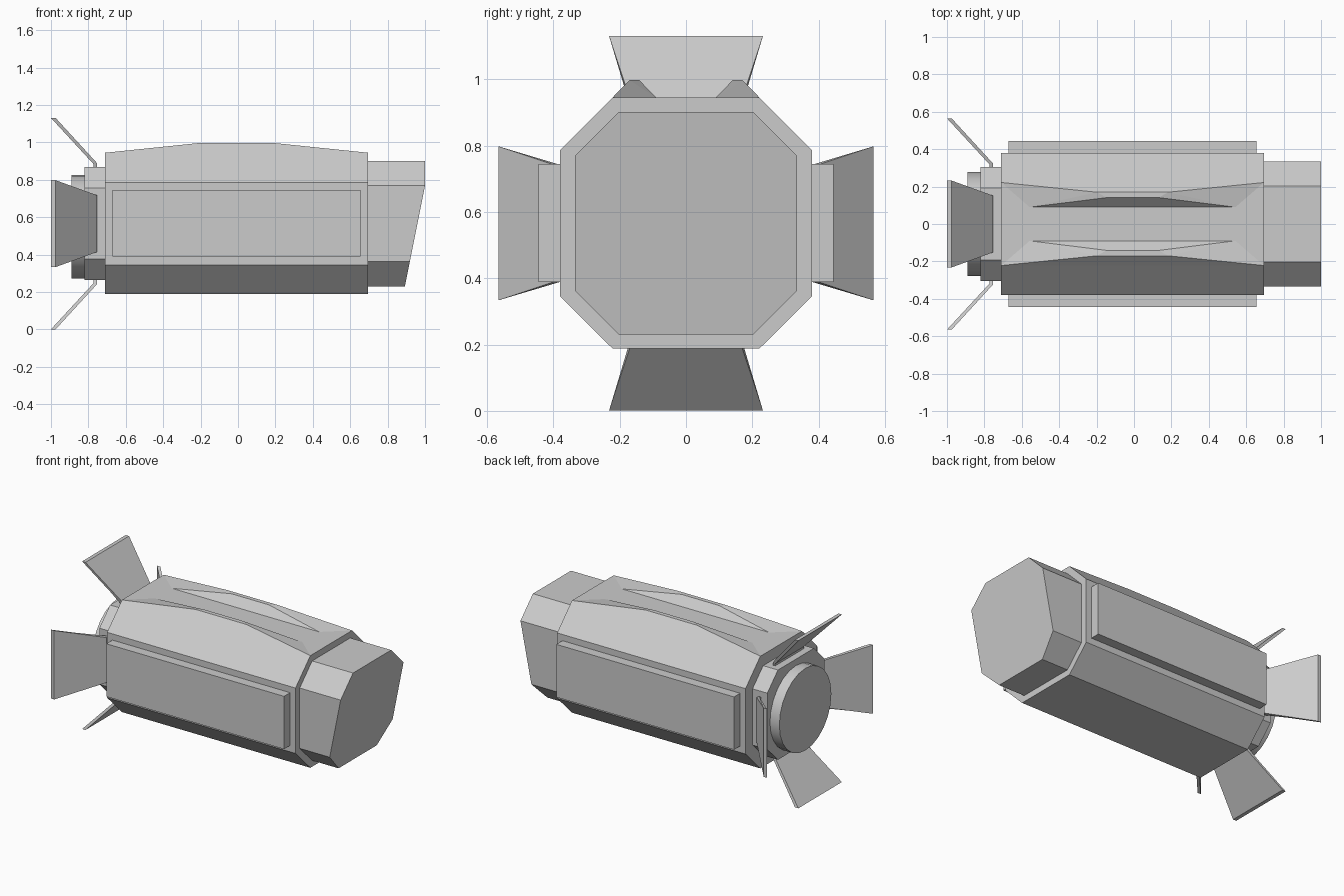
import bpy, bmesh, math
from mathutils import Matrix, Vector

if "Cube" in bpy.data.objects:
    bpy.data.objects.remove(bpy.data.objects["Cube"])

CZ = 0.566  # height of the long axis


def finish(name, bm):
    bmesh.ops.recalc_face_normals(bm, faces=bm.faces)
    me = bpy.data.meshes.new(name)
    bm.to_mesh(me)
    bm.free()
    ob = bpy.data.objects.new(name, me)
    bpy.context.collection.objects.link(ob)
    return ob


def loft(bm, ring_a, ring_b):
    """Closed solid between two rings of equal length."""
    a = [bm.verts.new(p) for p in ring_a]
    b = [bm.verts.new(p) for p in ring_b]
    bm.faces.new(a)
    bm.faces.new(b[::-1])
    n = len(a)
    for i in range(n):
        bm.faces.new((a[i], a[(i + 1) % n], b[(i + 1) % n], b[i]))


def octagon(w, flat, z0, z1, z2, z3):
    """Chamfered box cross-section as (y, z) points."""
    half = [(flat, z0), (w, z1), (w, z2), (flat, z3)]
    return half + [(-y, z) for y, z in reversed(half)]


def prism(name, prof, x0, front_x):
    bm = bmesh.new()
    loft(bm, [(x0, y, z) for y, z in prof], [(front_x(z), y, z) for y, z in prof])
    return finish(name, bm)


# Main hull, slanted nose block and rear collar
prism("main_hull", octagon(0.38, 0.222, 0.189, 0.346, 0.787, 0.945), -0.71, lambda z: 0.695)
prism("nose_block", octagon(0.335, 0.203, 0.231, 0.363, 0.77, 0.902), 0.69,
      lambda z: min(1.0, 1.0 - (0.77 - z) * 0.2))
prism("rear_collar", octagon(0.305, 0.192, 0.265, 0.378, 0.757, 0.87), -0.82, lambda z: -0.705)

# Engine disc at the back
bpy.ops.mesh.primitive_cylinder_add(vertices=24, radius=0.277, depth=0.1,
                                    location=(-0.84, 0, 0.55), rotation=(0, math.pi / 2, 0))
bpy.context.object.name = "engine_disc"
bpy.ops.object.shade_smooth_by_angle(angle=math.radians(30))

for s, side in ((1, "left"), (-1, "right")):
    # Raised side panel
    bpy.ops.mesh.primitive_cube_add(size=1, location=(-0.0075, s * 0.4075, 0.567))
    bpy.context.object.name = "side_panel_" + side
    bpy.context.object.scale = (1.325, 0.075, 0.356)

    # Tapered ridge on the roof, flush with the hull chamfer
    bm = bmesh.new()
    for x, y, z in ((0.7025, 0.222, 0.945), (0.55, 0.09, 0.945), (0.14, 0.141, 0.998), (0.19, 0.17, 0.998)):
        for e in (1, -1):
            bm.verts.new((e * x - 0.0075, s * y, z))
    bmesh.ops.convex_hull(bm, input=bm.verts)
    bmesh.ops.dissolve_limit(bm, angle_limit=math.radians(1), verts=bm.verts, edges=bm.edges)
    finish("roof_ridge_" + side, bm)

# Four swept tail fins around the axis: (x, radius, half width)
fin = [(-1, 0.565, 0.232), (-0.975, 0.565, 0.232), (-0.755, 0.325, 0.152),
       (-0.755, 0.298, 0.152), (-0.772, 0.298, 0.152), (-0.772, 0.318, 0.152)]
for i, label in enumerate(("top", "right", "bottom", "left")):
    bm = bmesh.new()
    loft(bm, [(x, w, r) for x, r, w in fin], [(x, -w, r) for x, r, w in fin])
    turn = Matrix.Translation(Vector((0, 0, CZ))) @ Matrix.Rotation(i * math.pi / 2, 4, 'X')
    bmesh.ops.transform(bm, matrix=turn, verts=bm.verts)
    finish("tail_fin_" + label, bm)
